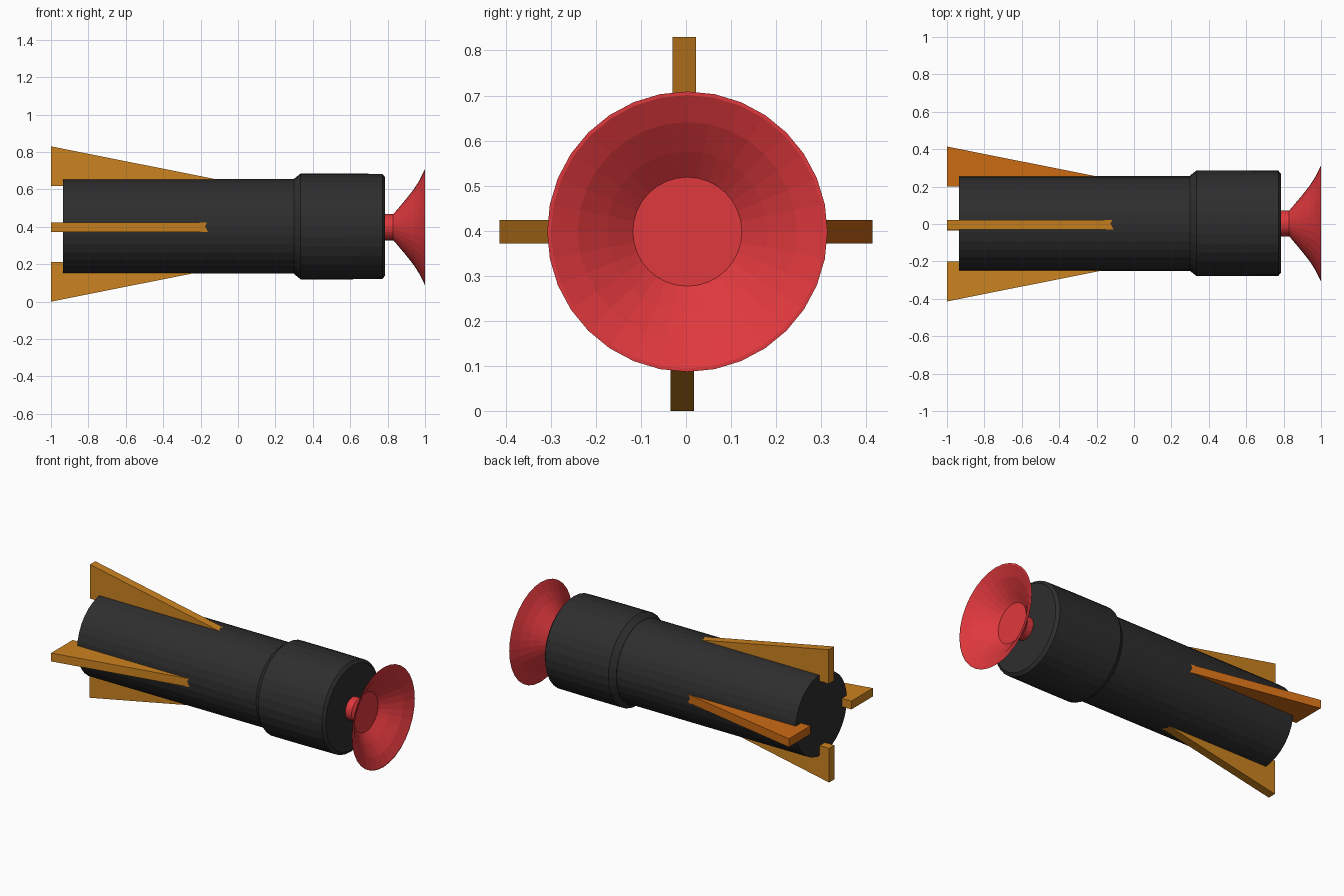
import bpy, bmesh, math
from mathutils import Vector

if "Cube" in bpy.data.objects:
    bpy.data.objects.remove(bpy.data.objects["Cube"])

SIDES = 32


def material(name, rgb):
    m = bpy.data.materials.new(name)
    m.diffuse_color = (*rgb, 1)
    m.use_nodes = True
    m.node_tree.nodes["Principled BSDF"].inputs["Base Color"].default_value = m.diffuse_color
    return m


black = material("black", (0.027, 0.027, 0.027))
red = material("red", (0.74, 0.04, 0.047))
amber = material("amber", (0.60, 0.225, 0.014))
orange = material("orange", (0.60, 0.145, 0.007))


def finish(name, bm, mat):
    bmesh.ops.recalc_face_normals(bm, faces=bm.faces)
    mesh = bpy.data.meshes.new(name)
    bm.to_mesh(mesh)
    bm.free()
    mesh.materials.append(mat)
    obj = bpy.data.objects.new(name, mesh)
    bpy.context.collection.objects.link(obj)
    return obj


def lathe(name, profile, cy, cz, mat):
    """Turn (x, radius) points around a lengthwise axis and cap both ends."""
    bm = bmesh.new()
    rings = []
    for x, r in profile:
        rings.append([bm.verts.new((x, cy + r * math.cos(a), cz + r * math.sin(a)))
                      for a in (2 * math.pi * i / SIDES for i in range(SIDES))])
    for a, b in zip(rings, rings[1:]):
        for i in range(SIDES):
            j = (i + 1) % SIDES
            bm.faces.new((a[i], a[j], b[j], b[i]))
    bm.faces.new(rings[0])
    bm.faces.new(rings[-1])
    return finish(name, bm, mat)


def fin(name, origin, out, side, mat, reach=0.414, half=0.026):
    """Triangular plate that points along 'out' from the axis."""
    origin, out, side = Vector(origin), Vector(out), Vector(side)
    profile = [(-1, reach - 0.213), (-1, reach), (0.06, reach - 0.211)]
    bm = bmesh.new()
    a, b = [[bm.verts.new(origin + Vector((x, 0, 0)) + out * d + side * s)
             for x, d in profile] for s in (-half, half)]
    bm.faces.new(a)
    bm.faces.new(b)
    for i in range(3):
        j = (i + 1) % 3
        bm.faces.new((a[i], a[j], b[j], b[i]))
    return finish(name, bm, mat)


# Main tube and the wider collar at its front end
lathe("body_tube", [(-0.935, 0.253), (0.31, 0.253)], 0.003, 0.403, black)
lathe("collar", [(0.30, 0.255), (0.335, 0.283), (0.545, 0.283),
                 (0.772, 0.281), (0.787, 0.262)], 0.004, 0.402, black)

# Suction cup: stem, flared outside, thin rim, hollow inside with a flat floor
lathe("suction_cup", [(0.78, 0.07), (0.83, 0.07), (0.842, 0.083), (0.90, 0.152),
                      (0.94, 0.203), (0.97, 0.25), (1.0, 0.311),
                      (1.0, 0.303), (0.97, 0.243), (0.925, 0.178), (0.88, 0.121)],
      0.003, 0.398, red)

# Four tail fins
for name, origin, out, side, mat in (
        ("fin_top", (0, -0.004, 0.416), (0, 0, 1), (0, 1, 0), amber),
        ("fin_bottom", (0, -0.008, 0.414), (0, 0, -1), (0, 1, 0), amber),
        ("fin_front", (0, 0, 0.398), (0, -1, 0), (0, 0, 1), amber),
        ("fin_back", (0, 0, 0.398), (0, 1, 0), (0, 0, 1), orange)):
    fin(name, origin, out, side, mat)
